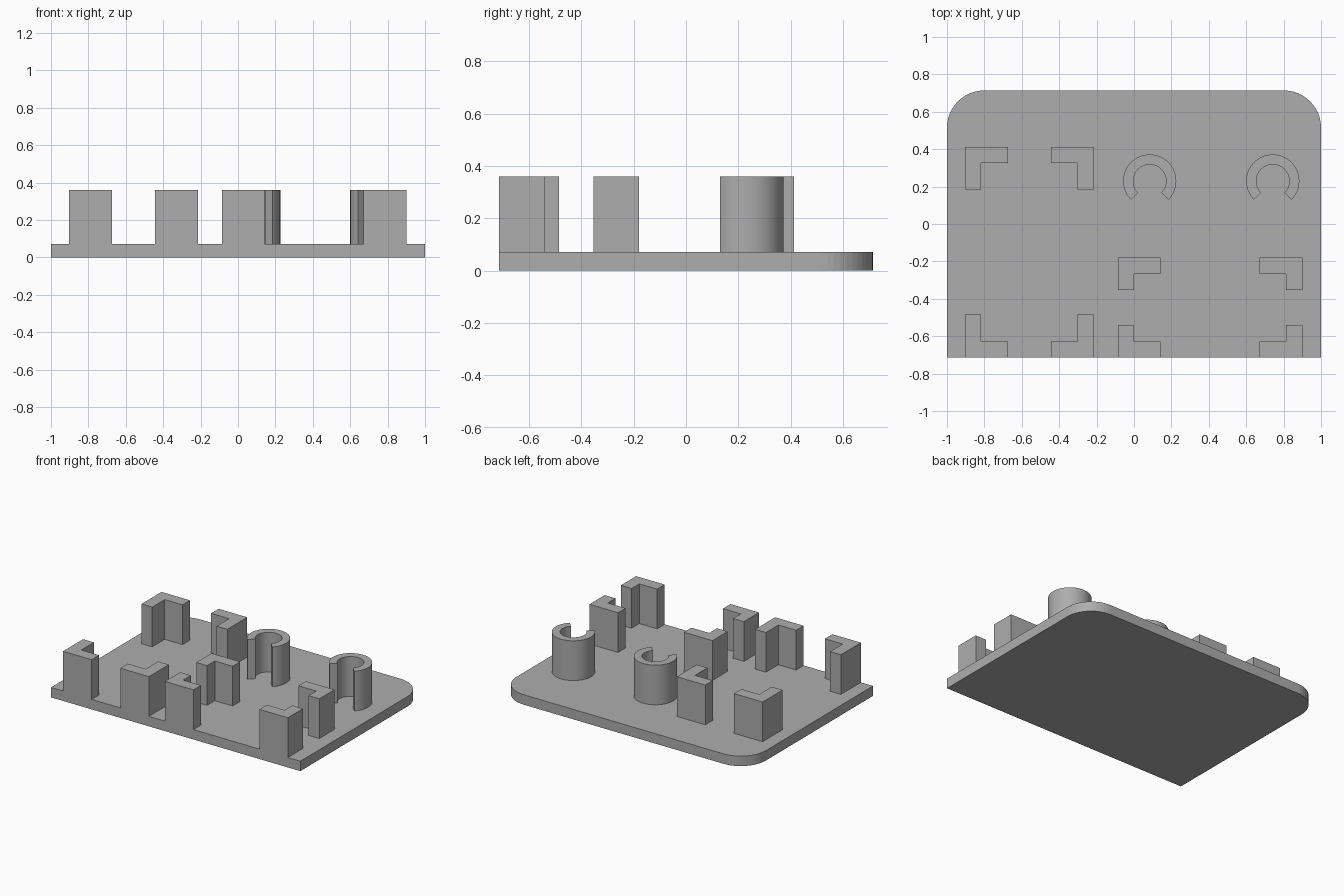
import bpy
import bmesh
from math import sin, cos, radians, pi

cube = bpy.data.objects.get("Cube")
if cube:
    bpy.data.objects.remove(cube, do_unlink=True)

# Single grey plastic
grey = bpy.data.materials.new("grey_plastic")
grey.use_nodes = True
COLOUR = (0.42, 0.42, 0.42, 1)
grey.diffuse_color = COLOUR
grey.node_tree.nodes["Principled BSDF"].inputs["Base Color"].default_value = COLOUR

HALF_X, HALF_Y = 1.0, 0.714
BASE_TOP, POST_TOP = 0.072, 0.36
WALL = 0.086


def arc(cx, cy, r, start, end, steps):
    """Points along a circular arc, angles in degrees."""
    angles = [radians(start + (end - start) * i / steps) for i in range(steps + 1)]
    return [(cx + r * cos(a), cy + r * sin(a)) for a in angles]


def extrude(name, outline, z0, z1, smooth=False):
    """Solid prism from a flat outline."""
    bm = bmesh.new()
    face = bm.faces.new([bm.verts.new((x, y, z0)) for x, y in outline])
    top = bmesh.ops.extrude_face_region(bm, geom=[face])["geom"]
    verts = [v for v in top if isinstance(v, bmesh.types.BMVert)]
    bmesh.ops.translate(bm, verts=verts, vec=(0, 0, z1 - z0))
    bmesh.ops.recalc_face_normals(bm, faces=bm.faces)
    mesh = bpy.data.meshes.new(name)
    bm.to_mesh(mesh)
    bm.free()
    mesh.materials.append(grey)
    obj = bpy.data.objects.new(name, mesh)
    bpy.context.collection.objects.link(obj)
    if smooth:
        bpy.ops.object.select_all(action="DESELECT")
        obj.select_set(True)
        bpy.context.view_layer.objects.active = obj
        bpy.ops.object.shade_smooth_by_angle(angle=pi / 6)
    return obj


def corner_post(name, x, y, sx, sy, len_x, len_y):
    """L-shaped post with its outer corner at x, y and arms running along sx, sy."""
    shape = [(0, 0), (len_x, 0), (len_x, WALL), (WALL, WALL), (WALL, len_y), (0, len_y)]
    extrude(name, [(x + sx * u, y + sy * v) for u, v in shape], BASE_TOP, POST_TOP)


# Base plate, rounded at the two back corners
R = 0.2
plate = [(-HALF_X, -HALF_Y), (HALF_X, -HALF_Y)]
plate += arc(HALF_X - R, HALF_Y - R, R, 0, 90, 12)
plate += arc(R - HALF_X, HALF_Y - R, R, 90, 180, 12)
extrude("base_plate", plate, 0, BASE_TOP)

# Two rectangular holders, each made of four corner posts
holders = [
    ("right_holder", -0.903, -0.215, 0.413, 0.229),
    ("left_holder", -0.086, 0.9, -0.18, 0.174),
]
for name, x0, x1, back, depth in holders:
    for side, x, sx in (("right", x0, 1), ("left", x1, -1)):
        corner_post(f"{name}_back_{side}_post", x, back, sx, -1, 0.229, depth)
        corner_post(f"{name}_front_{side}_post", x, -HALF_Y, sx, 1, 0.229, depth)

# Open round clips with the gap facing the front
for name, x in (("right_round_clip", 0.084), ("left_round_clip", 0.742)):
    outline = arc(x, 0.23, 0.142, -45, 225, 48) + arc(x, 0.23, 0.088, 225, -45, 48)
    extrude(name, outline, BASE_TOP, POST_TOP, smooth=True)
